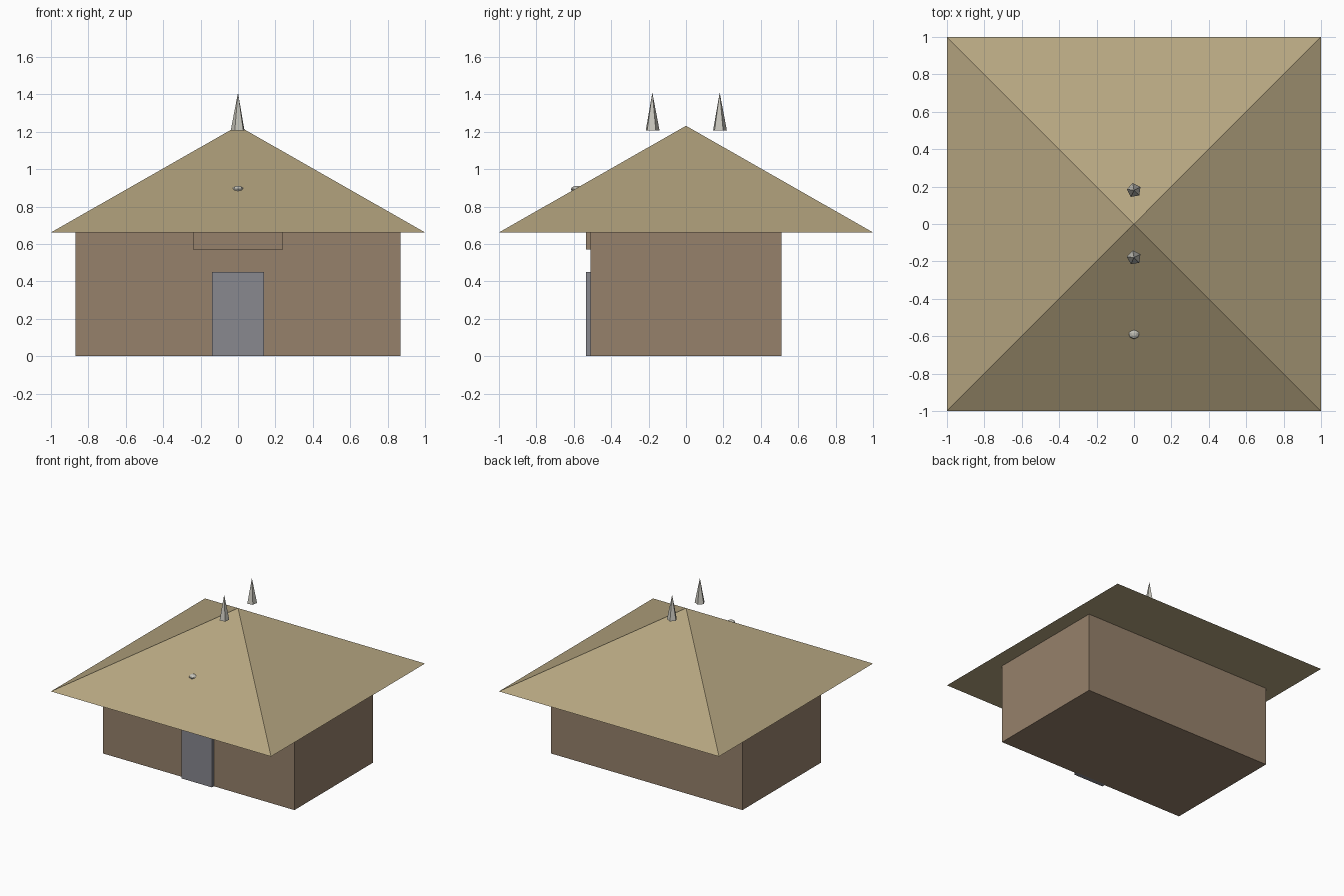
import bpy, math

if "Cube" in bpy.data.objects:
    bpy.data.objects.remove(bpy.data.objects["Cube"])


def material(name, srgb):
    m = bpy.data.materials.new(name)
    lin = [((c / 255 + 0.055) / 1.055) ** 2.4 for c in srgb]
    m.diffuse_color = (*lin, 1)
    m.use_nodes = True
    m.node_tree.nodes["Principled BSDF"].inputs["Base Color"].default_value = m.diffuse_color
    return m


CLAY = material("clay brown", (150, 129, 107))
THATCH = material("thatch tan", (181, 165, 128))
SLATE = material("slate grey", (136, 136, 143))
BONE = material("pale bone", (200, 198, 188))


def finish(name, mat):
    ob = bpy.context.object
    ob.name = name
    ob.data.materials.append(mat)
    return ob


def box(name, mat, x, y, z):
    """Box spanning the given (low, high) ranges."""
    spans = (x, y, z)
    bpy.ops.mesh.primitive_cube_add(size=1, location=[(a + b) / 2 for a, b in spans])
    ob = finish(name, mat)
    ob.scale = [b - a for a, b in spans]


def cone(name, mat, sides, radius, base, height, angle):
    x, y, z = base
    bpy.ops.mesh.primitive_cone_add(
        vertices=sides, radius1=radius, radius2=0, depth=height,
        location=(x, y, z + height / 2), rotation=(0, 0, math.radians(angle)))
    return finish(name, mat)


# Hut body, lintel and door
box("walls", CLAY, (-0.87, 0.87), (-0.51, 0.51), (0, 0.665))
box("lintel", CLAY, (-0.24, 0.24), (-0.535, -0.50), (0.57, 0.67))
box("door", SLATE, (-0.138, 0.138), (-0.535, -0.50), (0, 0.45))

# Four-sided pyramid roof with wide eaves
cone("roof", THATCH, 4, math.sqrt(2), (0, 0, 0.662), 0.57, 45)

# Pair of spikes either side of the peak
for side, label in ((-1, "front"), (1, "back")):
    cone(label + "_spike", BONE, 5, 0.039, (0, 0.18 * side, 1.208), 0.202, 10)

# Small knob set into the front roof slope
bpy.ops.mesh.primitive_uv_sphere_add(segments=8, ring_count=6, radius=1,
                                     location=(0, -0.583, 0.893))
finish("roof_knob", BONE).scale = (0.03, 0.032, 0.018)
